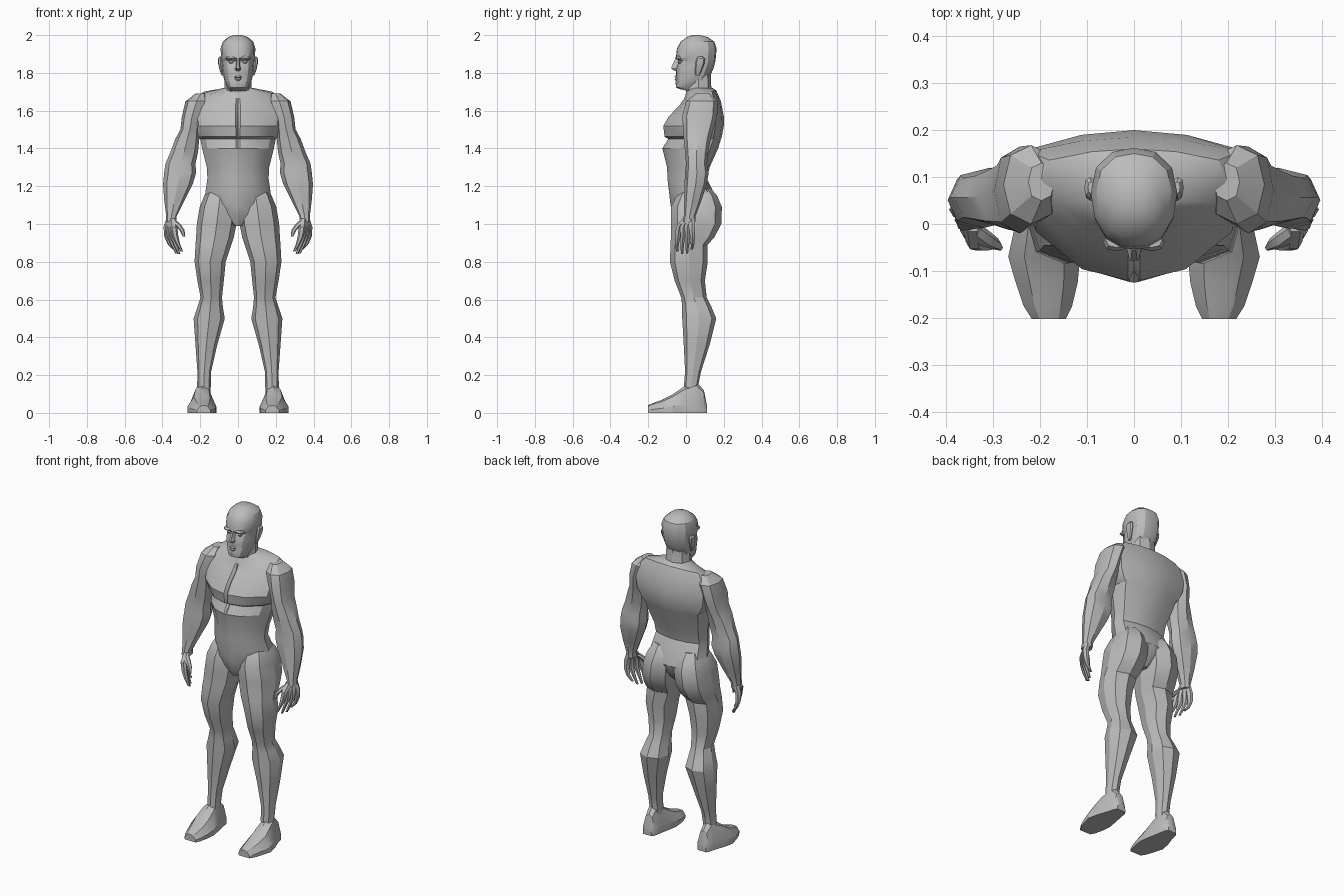
import bpy, bmesh, math
from mathutils import Vector

grey = bpy.data.materials.new("clay grey")
grey.diffuse_color = (0.5, 0.5, 0.5, 1)


def finish(name, bm, mirror, angle=28):
    bmesh.ops.recalc_face_normals(bm, faces=bm.faces)
    me = bpy.data.meshes.new(name)
    bm.to_mesh(me)
    bm.free()
    me.materials.append(grey)
    ob = bpy.data.objects.new(name, me)
    bpy.context.collection.objects.link(ob)
    if mirror:
        ob.modifiers.new("mirror", 'MIRROR').use_mirror_merge = False
    bpy.ops.object.select_all(action='DESELECT')
    ob.select_set(True)
    bpy.context.view_layer.objects.active = ob
    bpy.ops.object.shade_smooth_by_angle(angle=math.radians(angle))
    return ob


def skin(bm, rings):
    rows = [[bm.verts.new(p) for p in r] for r in rings]
    n = len(rows[0])
    for a, b in zip(rows, rows[1:]):
        for i in range(n):
            j = (i + 1) % n
            bm.faces.new((a[i], a[j], b[j], b[i]))
    bm.faces.new(rows[0])
    bm.faces.new(rows[-1])


def loft(name, shape, sections, axis='z', mirror=False, tweak=None):
    """sections: (height, u0, u1, v0, v1[, slope]) bounding boxes filled by the unit shape"""
    rings = []
    for t, u0, u1, v0, v1, *s in sections:
        ring = []
        for a, b in shape:
            u, v = (u0 + u1) / 2 + a * (u1 - u0) / 2, (v0 + v1) / 2 + b * (v1 - v0) / 2
            w = t + (s[0] * b if s else 0)
            ring.append((u, v, w) if axis == 'z' else (u, w, v))
        rings.append(ring)
    bm = bmesh.new()
    skin(bm, rings)
    if tweak:
        for v in bm.verts:
            tweak(v.co)
    return finish(name, bm, mirror)


def sym(rows):
    """half widths: (height, w, front, back[, slope]) -> full sections"""
    return [(t, -w, w, *rest) for t, w, *rest in rows]


def both(half):
    return half + [(-a, b) for a, b in reversed(half) if a > 0]


def oval(n, power):
    f = lambda c: math.copysign(abs(c) ** power, c)
    return [(f(math.cos(k * math.tau / n)), f(math.sin(k * math.tau / n))) for k in range(n)]


limb = oval(8, 0.85)
body = both([(0, -1), (.05, -.99), (.45, -.84), (.85, -.35), (1, .15),
             (.9, .72), (.45, .93), (0, 1)])
skull = both([(0, -1), (.3, -.97), (.65, -.8), (.92, -.4), (1, .1),
              (.88, .6), (.5, .92), (0, 1)])
sole = [(-1, -1), (1, -1), (1, -.3), (.55, .75), (0, 1), (-.55, .75), (-1, -.3)]


# Torso, with a groove down the breastbone and a ledge under the chest
def sternum(co):
    if abs(co.x) < .001 and co.y < 0 and 1.45 < co.z < 1.66:
        co.y += .022


loft("torso", body, sym([
    (1.72, .08, .01, .14), (1.685, .20, -.01, .16, .022), (1.64, .25, -.035, .185, .01),
    (1.57, .25, -.092, .20), (1.52, .245, -.122, .20), (1.462, .215, -.115, .19),
    (1.45, .20, -.095, .185), (1.40, .19, -.125, .17), (1.30, .165, -.10, .125),
    (1.24, .162, -.098, .11), (1.17, .172, -.09, .145), (1.10, .185, -.082, .165),
    (1.05, .13, -.07, .15), (.99, .025, -.04, .10)]), tweak=sternum)

# Neck and head
loft("neck", limb, sym([(1.63, .09, .01, .16), (1.70, .072, 0, .135), (1.82, .07, 0, .13)]))
loft("head", skull, sym([
    (1.705, .04, -.035, .04, -.01), (1.722, .055, -.052, .07), (1.75, .068, -.056, .105),
    (1.765, .074, -.05, .115), (1.80, .081, -.053, .135), (1.83, .085, -.05, .148),
    (1.862, .088, -.036, .155), (1.878, .09, -.054, .158), (1.93, .092, -.048, .162),
    (1.965, .08, -.028, .15), (1.99, .052, .005, .115), (2.0, .02, .035, .075)]))

# Face: nose, lips, brows, eyes, ears
wedge = [(-1, 1), (-.45, -1), (.45, -1), (1, 1)]
loft("nose", wedge, sym([(1.88, .009, -.055, -.03), (1.835, .014, -.075, -.03),
                         (1.822, .021, -.078, -.03), (1.81, .015, -.06, -.03)]))
loft("upper_lip", wedge, sym([(1.788, .016, -.056, -.03), (1.778, .03, -.061, -.03),
                              (1.774, .03, -.055, -.03)]))
loft("lower_lip", wedge, sym([(1.772, .027, -.054, -.03), (1.766, .025, -.06, -.03),
                              (1.757, .014, -.054, -.03)]))
loft("brow", limb, [(1.871, .012, .062, -.05, -.02), (1.879, .01, .066, -.058, -.02),
                    (1.89, .014, .06, -.05, -.02)], mirror=True)
loft("eye", limb, [(1.85, .026, .044, -.038, -.02), (1.858, .02, .05, -.043, -.02),
                   (1.866, .026, .044, -.039, -.02)], mirror=True)
loft("ear", limb, [(1.785, .076, .086, .05, .07), (1.81, .078, .096, .048, .082),
                   (1.85, .082, .105, .05, .098), (1.875, .082, .106, .055, .1),
                   (1.887, .085, .098, .065, .09)], mirror=True)

# Arms from shoulder cap to wrist
loft("arm", limb, [
    (1.69, .17, .225, .05, .13), (1.65, .16, .278, .0, .168), (1.57, .19, .297, -.02, .165),
    (1.50, .205, .305, -.015, .145), (1.45, .205, .332, -.012, .13),
    (1.38, .212, .358, -.005, .118), (1.32, .225, .384, .0, .112),
    (1.27, .222, .391, -.005, .12), (1.21, .24, .397, -.008, .11),
    (1.12, .285, .39, -.01, .08), (1.04, .325, .38, -.012, .05),
    (1.01, .325, .382, -.018, .05)], mirror=True)


# Hands: each finger is a strip running wrist, knuckle, joint, tip
def finger(name, points, radii):
    rings = []
    for p, r in zip(points, radii):
        rings.append([Vector(p) + Vector((a * r, b * r, 0)) for a, b in oval(6, 1)])
    bm = bmesh.new()
    skin(bm, rings)
    finish(name, bm, True)


for k, name in enumerate(("index", "middle", "ring", "little")):
    f = k / 3
    tip = (.855, .84, .843, .865)[k]
    finger(name + "_finger", [
        (.345 + .015 * f, .0 + .03 * f, 1.03), (.34 + .035 * f, -.037 + .068 * f, .985),
        (.332 + .043 * f, -.042 + .077 * f, .935), (.318 + .045 * f, -.047 + .082 * f, .895),
        (.298 + .04 * f, -.047 + .078 * f, tip)], (.019, .019, .016, .011, .007))
finger("thumb", [(.345, -.01, 1.02), (.318, -.03, .995), (.296, -.042, .967), (.286, -.05, .935)],
       (.017, .018, .013, .007))

# Legs from buttock to ankle
loft("leg", limb, [
    (1.19, .04, .15, -.02, .13), (1.15, .01, .178, -.05, .165), (1.09, .0, .203, -.08, .19),
    (1.00, .008, .218, -.08, .187), (.93, .022, .222, -.08, .15), (.89, .035, .225, -.082, .115),
    (.80, .065, .23, -.085, .115), (.70, .075, .215, -.06, .10), (.61, .085, .198, -.025, .11),
    (.56, .08, .215, -.02, .135), (.50, .07, .235, -.02, .16), (.36, .11, .225, -.012, .125),
    (.22, .142, .215, -.005, .08), (.15, .144, .216, -.01, .066), (.10, .145, .216, -.01, .07)],
    mirror=True)

# Feet, lofted from heel to toe
loft("foot", sole, [
    (.11, .155, .212, 0, .045), (.095, .145, .222, 0, .12), (.055, .138, .232, 0, .165),
    (-.01, .125, .255, 0, .14), (-.07, .115, .268, 0, .098), (-.125, .12, .252, 0, .07),
    (-.175, .132, .235, 0, .052), (-.202, .145, .218, 0, .04)], axis='y', mirror=True)
